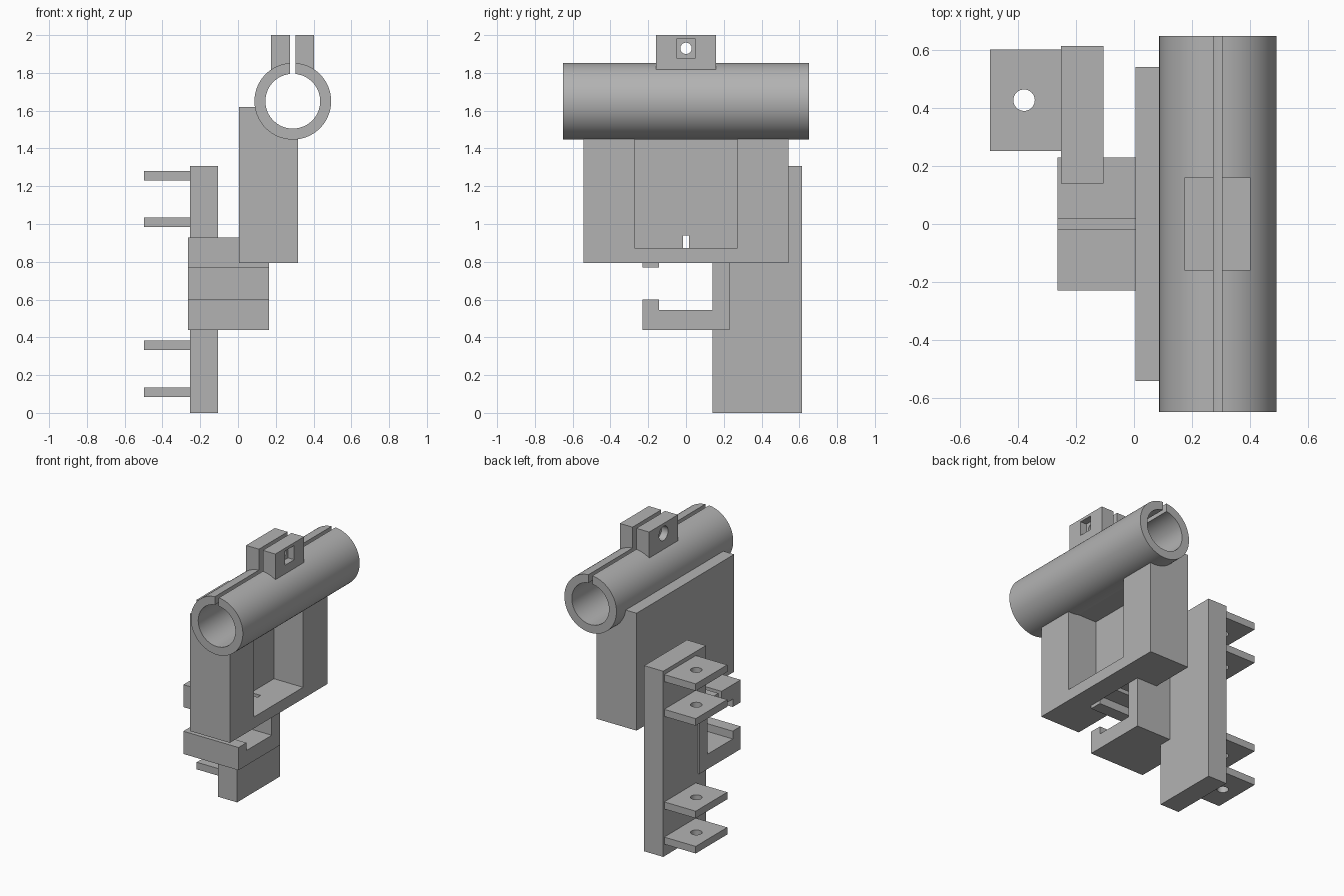
import bpy, bmesh
from math import sin, cos, asin, pi
from mathutils import Matrix, Vector

if "Cube" in bpy.data.objects:
    bpy.data.objects.remove(bpy.data.objects["Cube"])

grey = bpy.data.materials.new("plain_grey")
grey.use_nodes = True
COLOR = (0.45, 0.45, 0.45, 1)
grey.diffuse_color = COLOR
grey.node_tree.nodes["Principled BSDF"].inputs["Base Color"].default_value = COLOR

TUBE_X, TUBE_Z, OUTER, INNER, GAP = 0.29, 1.65, 0.203, 0.145, 0.015


def finish(name, bm):
    bmesh.ops.recalc_face_normals(bm, faces=bm.faces)
    mesh = bpy.data.meshes.new(name)
    bm.to_mesh(mesh)
    bm.free()
    mesh.materials.append(grey)
    obj = bpy.data.objects.new(name, mesh)
    bpy.context.collection.objects.link(obj)
    return obj


def box(name, x, y, z):
    bm = bmesh.new()
    bmesh.ops.create_cube(bm, size=1)
    for v in bm.verts:
        v.co = [lo + (c + 0.5) * (hi - lo) for c, (lo, hi) in zip(v.co, (x, y, z))]
    return finish(name, bm)


def rod(name, center, radius, length, axis):
    bm = bmesh.new()
    turn = Vector((0, 0, 1)).rotation_difference(Vector(axis)).to_matrix().to_4x4()
    bmesh.ops.create_cone(bm, cap_ends=True, segments=48, radius1=radius, radius2=radius,
                          depth=length, matrix=Matrix.Translation(center) @ turn)
    return finish(name, bm)


def combine(obj, tool, operation="DIFFERENCE"):
    """Apply a boolean and discard the tool object."""
    mod = obj.modifiers.new("combine", "BOOLEAN")
    mod.operation, mod.object, mod.solver = operation, tool, "EXACT"
    bpy.context.view_layer.update()
    result = obj.evaluated_get(bpy.context.evaluated_depsgraph_get())
    mesh = bpy.data.meshes.new_from_object(result)
    obj.modifiers.clear()
    obj.data = mesh
    bpy.data.objects.remove(tool)


def smooth(obj):
    bpy.ops.object.select_all(action="DESELECT")
    obj.select_set(True)
    bpy.context.view_layer.objects.active = obj
    bpy.ops.object.shade_smooth_by_angle(angle=pi / 6)


# Split tube: a C-shaped ring of quads extruded along y
steps = 72
bm = bmesh.new()
rings = []
for i in range(steps + 1):
    ring = []
    for radius in (OUTER, INNER):
        start = asin(GAP / radius)
        a = start + (2 * pi - 2 * start) * i / steps
        ring.append(bm.verts.new((TUBE_X + radius * sin(a), -0.65, TUBE_Z + radius * cos(a))))
    rings.append(ring)
faces = [bm.faces.new((a[0], b[0], b[1], a[1])) for a, b in zip(rings, rings[1:])]
extruded = bmesh.ops.extrude_face_region(bm, geom=faces)["geom"]
bmesh.ops.translate(bm, vec=(0, 1.3, 0),
                    verts=[g for g in extruded if isinstance(g, bmesh.types.BMVert)])
smooth(finish("split_tube", bm))

# Clamp lugs with a bolt hole, a round head recess and a square nut recess
for side, x in (("right", (0.175, 0.275)), ("left", (0.305, 0.403))):
    lug = box(side + "_clamp_lug", x, (-0.16, 0.16), (1.72, 2.0))
    combine(lug, rod("bore", (TUBE_X, 0, TUBE_Z), 0.17, 2, (0, 1, 0)))
    combine(lug, rod("bolt_hole", (TUBE_X, 0, 1.93), 0.03, 1, (1, 0, 0)))
    if side == "left":
        combine(lug, box("nut_recess", (0.355, 0.5), (-0.05, 0.05), (1.88, 1.98)))
    else:
        combine(lug, rod("head_recess", (0.125, 0, 1.93), 0.05, 0.2, (1, 0, 0)))
    smooth(lug)

# Main block with the C-shaped bracket under it
body = box("block_and_bracket", (0.005, 0.317), (-0.543, 0.543), (0.793, 1.62))
combine(body, box("bracket", (-0.265, 0.165), (-0.23, 0.23), (0.44, 0.928)), "UNION")
combine(body, rod("bore", (TUBE_X, 0, TUBE_Z), 0.17, 2, (0, 1, 0)))
combine(body, box("pocket", (0.09, 0.5), (-0.272, 0.272), (0.873, 1.455)))
combine(body, box("cavity", (-0.4, 0.165), (-0.142, 0.14), (0.545, 0.825)))
combine(body, box("side_opening", (-0.4, 0.165 + 0.01), (-0.3, -0.1), (0.6, 0.77)))
combine(body, box("slot", (-0.4, 0.165), (-0.017, 0.017), (0.8, 0.94)))
smooth(body)

# Upright plate and its four drilled tabs
box("upright_plate", (-0.253, -0.105), (0.14, 0.615), (0, 1.308))
for i, z in enumerate((0.085, 0.333, 0.985, 1.23)):
    tab = box(f"drilled_tab_{i + 1}", (-0.498, -0.24), (0.252, 0.603), (z, z + 0.05))
    combine(tab, rod("tab_hole", (-0.38, 0.428, z), 0.037, 0.5, (0, 0, 1)))
    smooth(tab)
